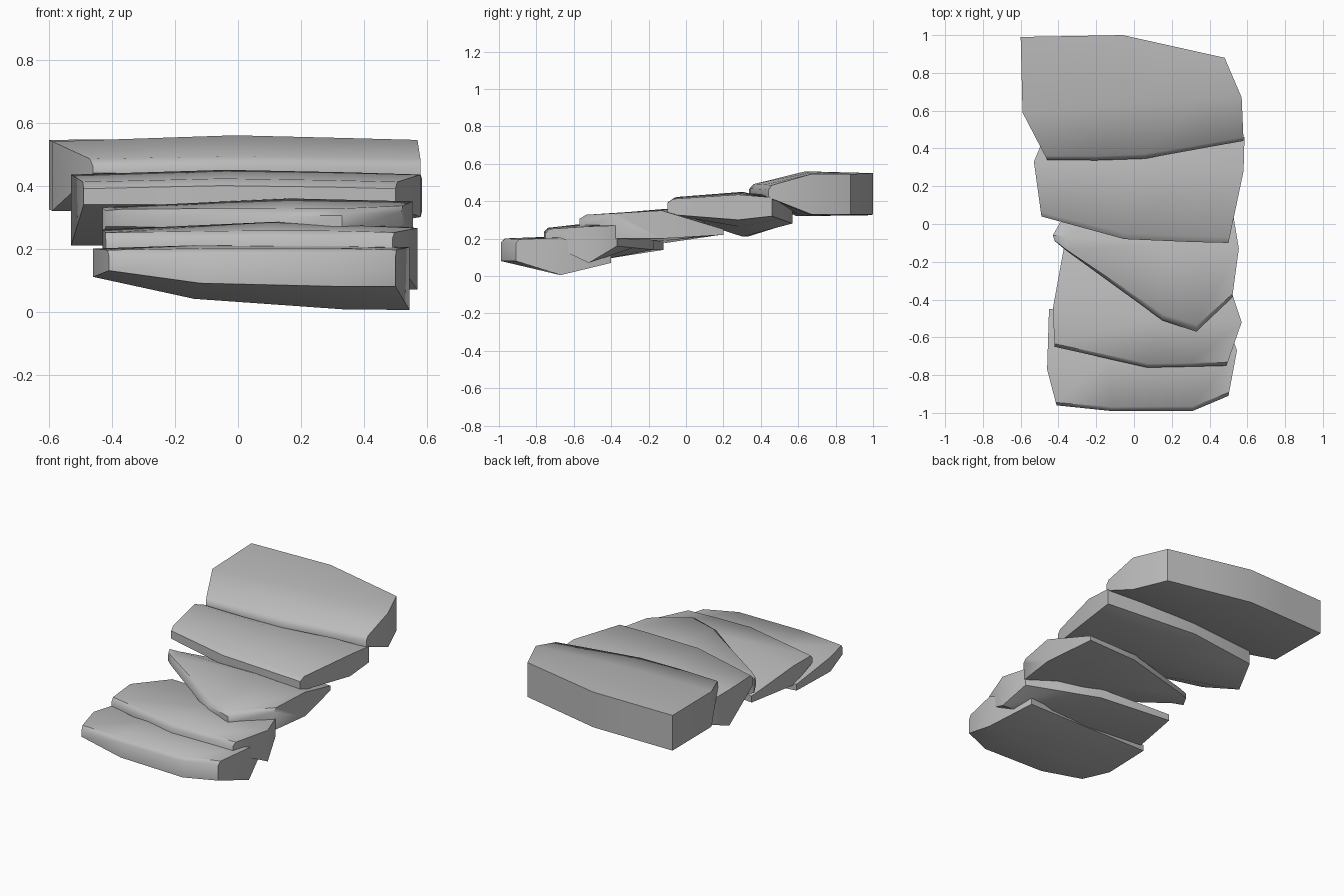
import bpy
import bmesh
from mathutils import Vector

cube = bpy.data.objects.get("Cube")
if cube:
    bpy.data.objects.remove(cube)

stone = bpy.data.materials.new("grey_stone")
stone.use_nodes = True
grey = (0.5, 0.5, 0.5, 1)
stone.diffuse_color = grey
stone.node_tree.nodes["Principled BSDF"].inputs["Base Color"].default_value = grey


def along(points, t):
    """Point at x-fraction t of a left-to-right polyline."""
    x = points[0][0] + t * (points[-1][0] - points[0][0])
    for a, b in zip(points, points[1:]):
        if x <= b[0] + 1e-6:
            return Vector(a).lerp(Vector(b), (x - a[0]) / (b[0] - a[0]))
    return Vector(points[-1])


def slab(name, front, mid, back, columns=None):
    """Loft a step through its front, crest and back edges.
    Edge points are (x, y, bottom, top), from left to right on screen."""
    x0, x1 = front[0][0], front[-1][0]
    stops = [(p[0] - x0) / (x1 - x0) for p in front]
    if columns:
        stops = columns
    bm = bmesh.new()
    rings = []
    for t in stops:
        f, m, b = along(front, t), along(mid, t), along(back, t)
        # small rounded lip where the front meets the tread
        lip = f.lerp(m, 0.08)
        coords = [(f.x, f.y, f.z), (f.x, f.y, f.w - 0.02), (lip.x, lip.y, lip.w),
                  (m.x, m.y, m.w), (b.x, b.y, b.w), (b.x, b.y, b.z), (m.x, m.y, m.z)]
        rings.append([bm.verts.new(c) for c in coords])
    for r, s in zip(rings, rings[1:]):
        for i in range(7):
            j = (i + 1) % 7
            bm.faces.new((r[i], r[j], s[j], s[i]))
    for r in (rings[0], rings[-1]):
        bm.faces.new((r[0], r[1], r[2], r[3], r[6]))
        bm.faces.new((r[3], r[4], r[5], r[6]))
    bmesh.ops.recalc_face_normals(bm, faces=bm.faces)
    mesh = bpy.data.meshes.new(name)
    bm.to_mesh(mesh)
    bm.free()
    mesh.materials.append(stone)
    for p in mesh.polygons:
        p.use_smooth = True
    mesh.set_sharp_from_angle(angle=0.75)
    bpy.context.collection.objects.link(bpy.data.objects.new(name, mesh))


# Lowest step
slab("step_1",
     [(-.41, -.96, .13, .195), (-.12, -.99, .09, .2), (.31, -.99, .08, .2), (.5, -.91, .08, .195)],
     [(-.46, -.77, .11, .2), (0, -.7, .01, .215), (.545, -.67, .005, .205)],
     [(-.45, -.45, .11, .15), (.45, -.4, .07, .12)])

# Second step, blunt on its far end
slab("step_2",
     [(-.42, -.65, .2, .25), (.07, -.76, .19, .255), (.3, -.755, .18, .255), (.49, -.75, .18, .25)],
     [(-.43, -.45, .14, .26), (.1, -.5, .08, .285), (.57, -.52, .07, .265)],
     [(-.37, -.12, .14, .18), (.1, -.17, .14, .2), (.52, -.37, .16, .27)])

# Third step, with a skewed nose
slab("step_3",
     [(-.42, -.09, .27, .32), (-.36, -.14, .27, .325), (.15, -.51, .26, .325),
      (.33, -.57, .26, .325), (.52, -.39, .2, .335)],
     [(-.43, -.06, .24, .33), (.05, -.1, .17, .362), (.555, -.13, .2, .35)],
     [(-.39, .01, .24, .27), (0, .18, .22, .26), (.5, .2, .22, .25)])

# Fourth step
slab("step_4",
     [(-.49, .04, .34, .41), (-.05, -.08, .34, .42), (.3, -.095, .34, .415), (.5, -.1, .33, .41)],
     [(-.53, .33, .21, .435), (.03, .3, .21, .452), (.58, .28, .3, .435)],
     [(-.45, .52, .27, .37), (0, .57, .28, .37), (.585, .46, .32, .42)])

# Top step, cut square at the back
slab("step_5",
     [(-.46, .34, .44, .48), (0, .335, .44, .488), (.3, .39, .44, .485), (.58, .44, .42, .48)],
     [(-.59, .59, .32, .54), (0, .64, .32, .56), (.57, .67, .33, .545)],
     [(-.6, .99, .325, .545), (-.06, 1, .33, .55), (.48, .88, .33, .545)],
     columns=[0, .25, .5, .8, 1])
